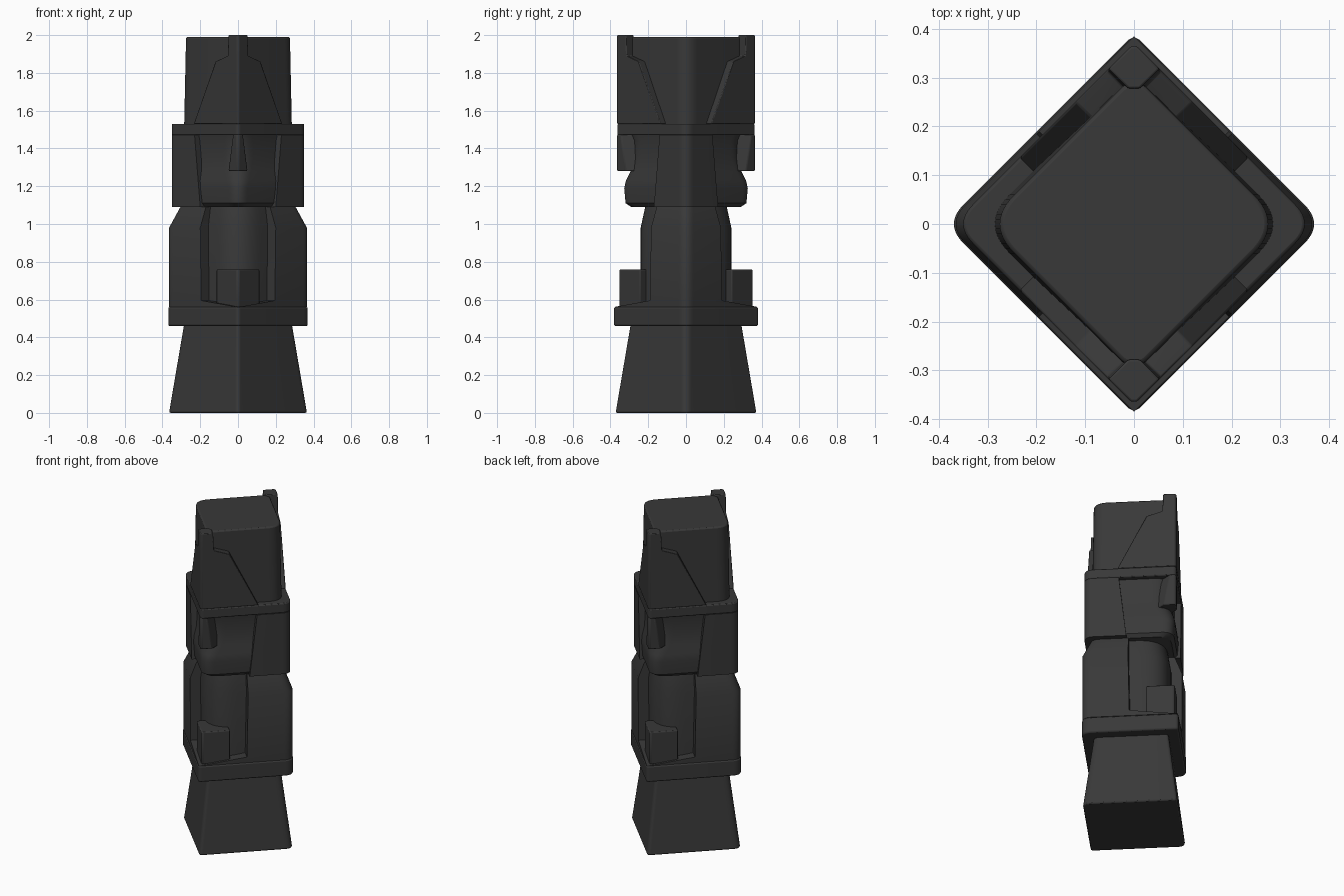
import bpy
import bmesh
from math import radians

cube = bpy.data.objects.get("Cube")
if cube:
    bpy.data.objects.remove(cube, do_unlink=True)

stone = bpy.data.materials.new("dark stone")
stone.use_nodes = True
COLOUR = (0.04, 0.04, 0.04, 1)
stone.diffuse_color = COLOUR
stone.node_tree.nodes["Principled BSDF"].inputs["Base Color"].default_value = COLOUR
STEPS = 6


def corner(p, r, flip):
    """Half of a rounded diamond corner at distance p, from the axis outwards."""
    pts = []
    for i in range(STEPS + 1):
        t = 0.5 + 0.5 * i / STEPS
        across = r * (2 * t - 1)
        out = p - r * ((1 - t) ** 2 + t * t)
        pts.append((across, out) if flip else (out, across))
    return pts


def mirror_four(quarter):
    """Complete an outline from its +x +y quarter."""
    half = quarter + [(-x, y) for x, y in reversed(quarter)]
    return half + [(-x, -y) for x, y in half]


def diamond(a, rx=0.04, ry=0.015):
    return mirror_four(corner(a, rx, False) + corner(a, ry, True)[::-1])


def side_slab(a, h, rx=0.04, depth=0.05):
    """Diamond with its front and back corners notched away beyond y = h."""
    x = a - h
    return mirror_four(corner(a, rx, False) + [(x, h), (max(0, x - depth), h - depth)])


def wedge(a, w, dx=0.04, dy=0.04):
    """Front corner of a diamond, w to each side of the ridge."""
    right = [(max(0, w - dx), a - w - dy), (w, a - w), (0.006, a - 0.006)]
    return [(x, -y) for x, y in right] + [(-x, -y) for x, y in reversed(right)]


def loft(name, sections, back=False, bevel=0.008):
    """Skin a stack of (z, outline) sections into a closed solid."""
    bm = bmesh.new()
    sign = -1 if back else 1
    rings = [[bm.verts.new((sign * x, sign * y, z)) for x, y in outline]
             for z, outline in sections]
    n = len(rings[0])
    for low, high in zip(rings, rings[1:]):
        for i in range(n):
            j = (i + 1) % n
            bm.faces.new((low[i], low[j], high[j], high[i]))
    bm.faces.new(rings[0][::-1])
    bm.faces.new(rings[-1])
    bmesh.ops.remove_doubles(bm, verts=bm.verts, dist=0.0005)
    bmesh.ops.recalc_face_normals(bm, faces=bm.faces)
    mesh = bpy.data.meshes.new(name)
    bm.to_mesh(mesh)
    bm.free()
    mesh.materials.append(stone)
    obj = bpy.data.objects.new(name, mesh)
    bpy.context.collection.objects.link(obj)
    bpy.ops.object.select_all(action="DESELECT")
    obj.select_set(True)
    bpy.context.view_layer.objects.active = obj
    bpy.ops.object.shade_smooth_by_angle(angle=radians(35))
    if bevel:
        mod = obj.modifiers.new("soft edges", "BEVEL")
        mod.width = bevel
        mod.segments = 2
        mod.limit_method = "ANGLE"
        mod.angle_limit = radians(40)
    return obj


# Tapered plinth
loft("plinth", [(0, diamond(0.38, 0.03)), (0.47, diamond(0.3, 0.03))])

# Body: leg band, arms at the sides, recessed rounded belly
loft("legs", [(0.46, diamond(0.389)), (0.56, diamond(0.389))])
loft("arms", [(0.56, side_slab(0.385, 0.385)), (0.595, side_slab(0.385, 0.19)),
              (0.98, side_slab(0.385, 0.185)), (1.09, side_slab(0.325, 0.155))], bevel=0)
loft("belly", [(0.56, diamond(0.3, 0.1, 0.12)), (0.98, diamond(0.3, 0.1, 0.12)),
               (1.095, diamond(0.275, 0.1, 0.12))], bevel=0)

# Head: cheeks at the sides, moulded face, overhanging brow
loft("cheeks", [(1.09, side_slab(0.37, 0.17)), (1.47, side_slab(0.37, 0.14))], bevel=0)
FACE = [(1.09, 0.32, 0.06), (1.11, 0.345, 0.05), (1.19, 0.352, 0.05), (1.23, 0.348, 0.06),
        (1.28, 0.328, 0.07), (1.35, 0.318, 0.08), (1.44, 0.318, 0.08), (1.48, 0.328, 0.07)]
loft("face", [(z, diamond(a, 0.08, r)) for z, a, r in FACE], bevel=0)
loft("brow", [(1.47, diamond(0.37)), (1.53, diamond(0.37))], bevel=0.006)

# Headdress core
loft("headdress", [(1.52, diamond(0.315, 0.06, 0.03)), (1.99, diamond(0.305, 0.06, 0.03))])

# Details on the front and back ridges
CREST = [(1.53, 0.235), (1.86, 0.12), (1.89, 0.055), (2.0, 0.052)]
for side in ("front", "back"):
    rear = side == "back"
    loft(side + "_crest", [(z, wedge(0.37, w)) for z, w in CREST], rear, 0.004)
    loft(side + "_nose", [(1.28, wedge(0.37, 0.05, 0, 0.12)),
                          (1.475, wedge(0.37, 0.025, 0, 0.12))], rear, 0.006)
    loft(side + "_hands", [(0.56, wedge(0.358, 0.115, 0.05, 0.05)),
                           (0.76, wedge(0.358, 0.115, 0.05, 0.05))], rear, 0.006)
